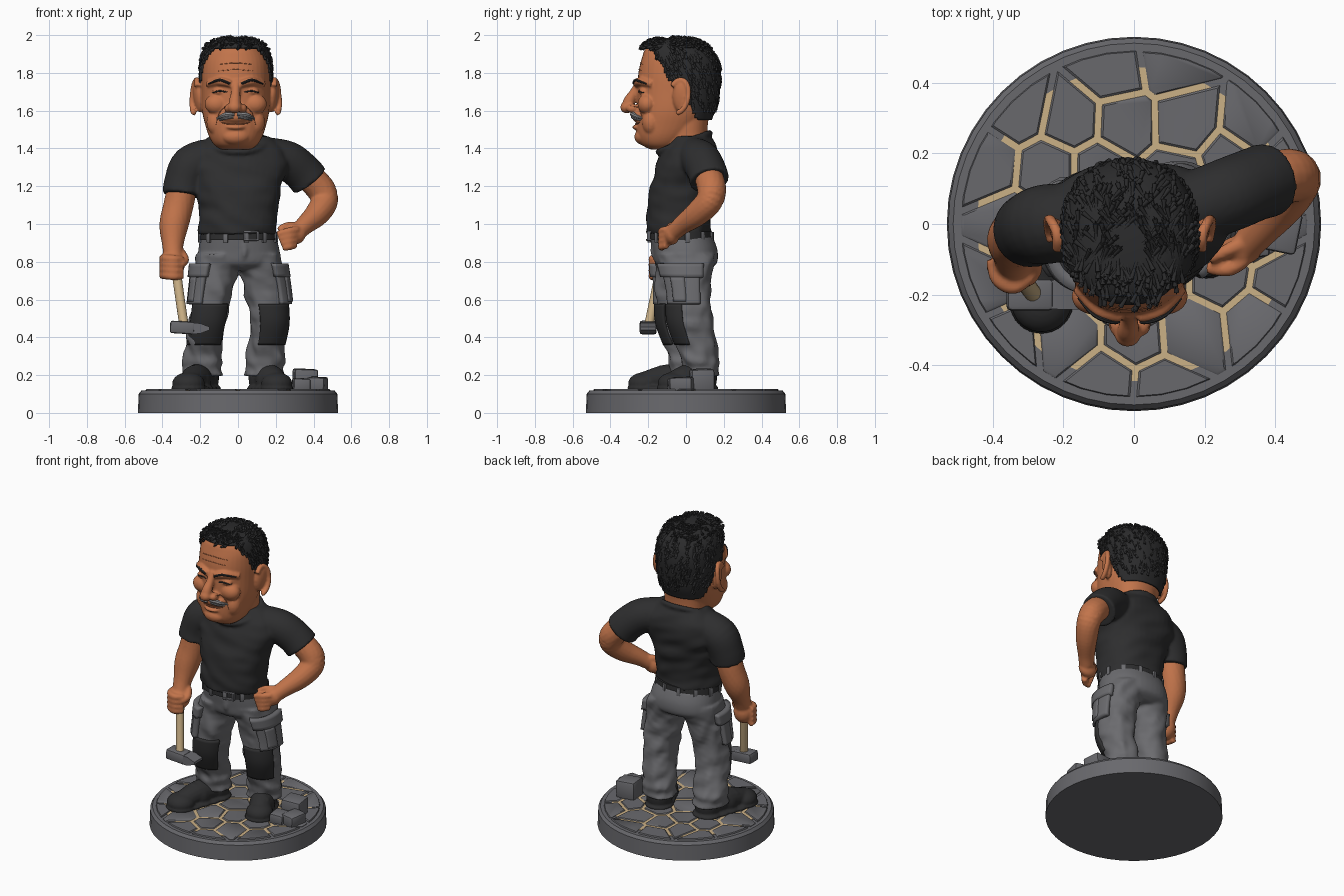
import bpy, bmesh, math, random
from mathutils import Vector, Matrix, Euler, noise

if "Cube" in bpy.data.objects:
    bpy.data.objects.remove(bpy.data.objects["Cube"])

random.seed(4)

def material(name, rgb):
    m = bpy.data.materials.new(name)
    m.diffuse_color = (*rgb, 1)
    m.use_nodes = True
    m.node_tree.nodes["Principled BSDF"].inputs["Base Color"].default_value = m.diffuse_color
    return m

SKIN = material("tanned skin", (0.54, 0.175, 0.07))
CREASE = material("dark skin crease", (0.3, 0.095, 0.04))
BLACK = material("soft black", (0.027, 0.027, 0.028))
HAIR = material("black hair", (0.024, 0.024, 0.025))
GREY = material("work grey", (0.148, 0.148, 0.158))
STONE = material("stone grey", (0.14, 0.14, 0.152))
SAND = material("sand and wood", (0.6, 0.44, 0.24))
SILVER = material("grey whiskers", (0.25, 0.25, 0.26))

# ---- helpers: every shape is added to a bmesh, then finished as an object
def spline(keys, n):
    out = []
    for i in range(len(keys) - 1):
        a, b, c, d = (keys[max(0, min(len(keys) - 1, i + k))] for k in (-1, 0, 1, 2))
        for s in range(n):
            t = s / n
            out.append([0.5 * (2*q + (r-p)*t + (2*p-5*q+4*r-s4)*t*t + (3*q-p-3*r+s4)*t**3)
                        for p, q, r, s4 in zip(a, b, c, d)])
    return out + [list(keys[-1])]

def skin_rings(bm, rings):
    vs = [[bm.verts.new(p) for p in ring] for ring in rings]
    n = len(vs[0])
    for a, b in zip(vs, vs[1:]):
        for i in range(n):
            bm.faces.new((a[i], a[(i+1) % n], b[(i+1) % n], b[i]))
    bm.faces.new(vs[0][::-1])
    bm.faces.new(vs[-1])

def loft(bm, keys, n=6, sides=40, grow=0, power=2.2, ripple=0):
    """Horizontal rings: (z, centre x, centre y, radius x, radius y)."""
    rings = []
    for z, cx, cy, rx, ry in spline(keys, n):
        ring = []
        for i in range(sides):
            a = math.tau * i / sides
            c, s = math.cos(a), math.sin(a)
            g = grow + ripple * noise.noise(Vector((c*1.6 + cx*20, s*1.6, z*16 + c)))
            ring.append((cx + (rx+g) * math.copysign(abs(c)**(2/power), c),
                         cy + (ry+g) * math.copysign(abs(s)**(2/power), s), z))
        rings.append(ring)
    skin_rings(bm, rings)

def tube(bm, keys, n=5, sides=16):
    """Round limb along (x, y, z, radius)."""
    pts = spline(keys, n)
    rings = []
    for i, p in enumerate(pts):
        d = Vector(pts[min(i+1, len(pts)-1)][:3]) - Vector(pts[max(i-1, 0)][:3])
        q = d.to_track_quat('Z', 'Y')
        rings.append([Vector(p[:3]) + q @ Vector((p[3]*math.cos(math.tau*k/sides), p[3]*math.sin(math.tau*k/sides), 0))
                      for k in range(sides)])
    skin_rings(bm, rings)

def place(c, size, rot=(0, 0, 0)):
    return Matrix.LocRotScale(Vector(c), Euler(rot), Vector(size))

def ball(bm, c, r, rot=(0, 0, 0)):
    bmesh.ops.create_uvsphere(bm, u_segments=20, v_segments=12, radius=1, matrix=place(c, r, rot))

def block(bm, c, size, rot=(0, 0, 0), bevel=0.008):
    v = bmesh.ops.create_cube(bm, size=1, matrix=place(c, size, rot))['verts']
    e = list({e for x in v for e in x.link_edges})
    bmesh.ops.bevel(bm, geom=e, offset=bevel, segments=2, affect='EDGES', profile=0.5)

def finish(name, bm, mat, voxel=0, smooth=4, solid=0, angle=40):
    bmesh.ops.recalc_face_normals(bm, faces=bm.faces)
    me = bpy.data.meshes.new(name)
    bm.to_mesh(me)
    bm.free()
    me.materials.append(mat)
    me.polygons.foreach_set("use_smooth", [True] * len(me.polygons))
    me.set_sharp_from_angle(angle=math.radians(angle))
    ob = bpy.data.objects.new(name, me)
    bpy.context.collection.objects.link(ob)
    if solid:
        m = ob.modifiers.new("thickness", 'SOLIDIFY')
        m.thickness, m.offset = solid, -1
    if voxel:
        m = ob.modifiers.new("merge", 'REMESH')
        m.mode, m.voxel_size, m.use_smooth_shade = 'VOXEL', voxel, True
        m = ob.modifiers.new("soften", 'SMOOTH')
        m.factor, m.iterations = 0.5, smooth
    return ob

# ---- round base, sand joints and cobbles
bm = bmesh.new()
loft(bm, [(0, 0, 0, .53, .53), (.1, 0, 0, .526, .526), (.118, 0, 0, .512, .512)], n=1, sides=48, power=2)
finish("base", bm, STONE, angle=20)
bm = bmesh.new()
loft(bm, [(.11, 0, 0, .445, .445), (.121, 0, 0, .445, .445)], n=1, power=2)
finish("sand_joints", bm, SAND)

def clip(poly, p, n):
    out = []
    for a, b in zip(poly, poly[1:] + poly[:1]):
        da, db = (a - p).dot(n), (b - p).dot(n)
        if da <= 0:
            out.append(a)
        if da * db < 0:
            out.append(a + (b - a) * (da / (da - db)))
    return out

seeds = [Vector((.175*(i + .5*(j % 2)) + random.uniform(-.03, .03), .15*j + random.uniform(-.03, .03)))
         for i in range(-4, 5) for j in range(-3, 4)]
seeds = [s for s in seeds if s.length < .48]
bm = bmesh.new()
for s in seeds:
    cell = [Vector((.49*math.cos(math.tau*k/40), .49*math.sin(math.tau*k/40))) for k in range(40)]
    for t in seeds:
        if t is not s and len(cell) > 2:
            d = (t - s).normalized()
            cell = clip(cell, (s + t) / 2 - d * .0095, d)
    if len(cell) > 2:
        mid = sum(cell, Vector((0, 0))) / len(cell)
        skin_rings(bm, [[(*(mid + (p - mid) * k), z) for p in cell] for k, z in ((1, .1), (1, .121), (.93, .126))])
finish("cobbles", bm, STONE, angle=40)
bm = bmesh.new()
for c, size, r in (((.355, .085, .175), (.125, .12, .115), .12), ((.42, -.02, .152), (.095, .12, .075), -.2),
                   ((.335, -.045, .148), (.09, .1, .07), .1)):
    block(bm, c, size, (.03, .04, r), .012)
finish("loose_stones", bm, STONE)

# ---- work boots
for side, heel, toe, w in (("right", (-.18, .03), (-.262, -.22), .087), ("left", (.135, .085), (.205, -.068), .083)):
    bm = bmesh.new()
    h, t = Vector(heel), Vector(toe)
    m = h.lerp(t, .5)
    tube(bm, [(*h, .175, .07), (*m, .185, .072), (*t, .16, .058)])
    ball(bm, (*h, .185), (.08, .08, .1))
    ball(bm, (*m, .17), (.078, .078, .083))
    ball(bm, (*t, .155), (w, w, .06))
    for k in (0, .25, .5, .75, 1):
        ball(bm, (*h.lerp(t, k), .13), (w + .006, w + .006, .022))
    for k in (.35, .5, .65):
        q = h.lerp(t, k)
        tube(bm, [(q.x - .05, q.y, .235 - .03*k, .012), (q.x, q.y, .265 - .035*k, .012), (q.x + .05, q.y, .235 - .03*k, .012)])
    finish(side + "_boot", bm, BLACK, .008, 1)

# ---- trousers with pockets and knee patches
leg_r = [(.84, -.1, -.02, .12, .15), (.65, -.135, -.04, .106, .12), (.48, -.16, -.045, .1, .108),
         (.33, -.185, .0, .094, .1), (.27, -.19, .015, .106, .109), (.235, -.19, .018, .096, .1), (.195, -.19, .02, .107, .11)]
leg_l = [(.84, .105, 0, .12, .155), (.65, .145, .015, .11, .12), (.48, .165, .025, .102, .117),
         (.33, .145, .065, .094, .105), (.27, .14, .075, .104, .106), (.235, .137, .075, .095, .098), (.195, .135, .075, .107, .106)]
bm = bmesh.new()
loft(bm, leg_r, ripple=.018)
loft(bm, leg_l, ripple=.018)
loft(bm, [(.935, 0, -.025, .2, .165), (.86, .005, -.005, .215, .172), (.79, .005, 0, .215, .162), (.755, .005, 0, .17, .11)])
tube(bm, [(.03, -.17, .92, .012), (.035, -.178, .85, .012), (.02, -.13, .77, .012)])
finish("trousers", bm, GREY, .01, 2)

def patch(name, leg, z0, z1, direction, spread, grow, mat):
    bm = bmesh.new()
    loft(bm, leg, n=12, sides=64, grow=grow)
    bmesh.ops.recalc_face_normals(bm, faces=bm.faces)
    d = Vector(direction).normalized()
    bad = [f for f in bm.faces if not z0 < f.calc_center_median().z < z1
           or abs(f.normal.z) > .9 or f.normal.xy.normalized().dot(d) < math.cos(math.radians(spread))]
    bmesh.ops.delete(bm, geom=bad, context='FACES')
    finish(name, bm, mat, solid=grow + .012)

for side, leg, pocket, knee, w in (("right", leg_r, (-1, -.6), (0, -1), 58), ("left", leg_l, (1, -.3), (.5, -1), 50)):
    patch(side + "_pocket", leg, .58, .77, pocket, 37, .024, GREY)
    patch(side + "_pocket_flap", leg, .715, .785, pocket, 42, .034, GREY)
    patch(side + "_pocket_pleat", leg, .59, .72, pocket, 12, .031, GREY)
    patch(side + "_knee_patch", leg, .36, .575, knee, w, .011, BLACK)

# ---- belt, loops and buckle
bm = bmesh.new()
loft(bm, [(.915, 0, -.028, .207, .17), (.96, 0, -.03, .205, .168)], n=1)
finish("belt", bm, BLACK)
bm = bmesh.new()
for k in range(12):
    a = math.tau * (k + .4) / 12
    block(bm, (.208*math.cos(a), -.028 + .172*math.sin(a), .93), (.014, .024, .055), (0, 0, a), .003)
finish("belt_loops", bm, GREY)
bm = bmesh.new()
for dx, dz, sx, sz in ((-.035, 0, .012, .05), (.035, 0, .012, .05), (0, .021, .08, .01), (0, -.021, .08, .01)):
    block(bm, (.07 + dx, -.197, .937 + dz), (sx, .02, sz), (0, 0, .12), .003)
finish("buckle", bm, STONE)

# ---- shirt
bm = bmesh.new()
loft(bm, [(.945, 0, -.035, .208, .168), (1.0, 0, -.037, .207, .172), (1.1, .003, -.03, .212, .173), (1.2, 0, -.015, .233, .172),
          (1.3, 0, .008, .265, .165), (1.38, 0, .02, .255, .145), (1.43, 0, .022, .205, .125), (1.465, 0, .025, .155, .105)],
     ripple=.013)
tube(bm, [(-.15, .01, 1.35, .105), (-.245, 0, 1.305, .113), (-.285, -.01, 1.22, .106), (-.295, -.02, 1.155, .106)], sides=24)
tube(bm, [(.15, .04, 1.36, .1), (.26, .08, 1.335, .105), (.335, .11, 1.28, .104), (.38, .125, 1.228, .106)], sides=24)
tube(bm, [(.15*math.cos(a), -.01 + .135*math.sin(a), 1.432 + .05*math.sin(a), .017)
          for a in [math.tau*k/16 for k in range(17)]], n=2, sides=10)
finish("shirt", bm, BLACK, .01, 2)

# ---- arms and hands
bm = bmesh.new()
tube(bm, [(-.285, -.01, 1.24, .078), (-.315, -.02, 1.1, .08), (-.34, -.045, .99, .077), (-.345, -.085, .885, .056), (-.342, -.11, .82, .052)])
ball(bm, (-.342, -.115, .79), (.062, .062, .075))
for k in range(4):
    z = .818 - .03*k
    tube(bm, [(-.4, -.1, z, .02), (-.385, -.155, z, .022), (-.34, -.178, z - .004, .022), (-.295, -.15, z - .005, .018)], sides=10)
tube(bm, [(-.3, -.09, .85, .022), (-.28, -.125, .81, .022), (-.3, -.165, .785, .018)])
finish("right_arm", bm, SKIN, .008, 3)
bm = bmesh.new()
tube(bm, [(.33, .105, 1.29, .074), (.43, .135, 1.195, .078), (.458, .125, 1.125, .073), (.42, .06, 1.055, .066), (.355, -.02, .995, .051), (.32, -.06, .96, .046)])
ball(bm, (.3, -.075, .945), (.062, .042, .055), (0, -.4, 0))
for k in range(4):
    tube(bm, [(.315 - .004*k, -.1, .97 - .027*k, .02), (.27, -.128, .962 - .027*k, .021), (.207 + .01*k, -.125, .945 - .024*k, .017)], sides=10)
tube(bm, [(.305, -.055, .99, .022), (.255, -.08, .99, .019), (.215, -.1, .97, .016)])
finish("left_arm", bm, SKIN, .008, 3)

# ---- hammer
bm = bmesh.new()
tube(bm, [(-.336, -.125, .82, .026), (-.312, -.16, .64, .025), (-.284, -.2, .45, .025)])
finish("hammer_handle", bm, SAND)
bm = bmesh.new()
block(bm, (-.295, -.2, .452), (.13, .09, .066), (0, .06, 0), .012)
skin_rings(bm, [[(x, -.2 + y*w, .447 + z*h) for y, z in ((-1, -1), (1, -1), (1, 1), (-1, 1))]
                for x, w, h in ((-.25, .04, .03), (-.2, .042, .027), (-.15, .042, .008))])
finish("hammer_head", bm, STONE)

# ---- head: skull, neck, jaw, cheeks, nose and ears merged together
MX = -.012
bm = bmesh.new()
loft(bm, [(1.395, MX, -.13, .08, .06), (1.42, MX, -.125, .115, .11), (1.46, MX, -.11, .14, .147), (1.52, MX, -.085, .16, .178),
          (1.6, MX, -.06, .178, .198), (1.7, MX, -.047, .182, .21), (1.8, MX, -.043, .182, .209), (1.88, MX, -.046, .17, .187),
          (1.93, MX, -.07, .125, .14), (1.95, MX, -.07, .06, .07)])
loft(bm, [(1.37, 0, .005, .145, .125), (1.45, 0, .0, .132, .115), (1.52, 0, -.005, .135, .12), (1.62, 0, -.01, .14, .14)])
ball(bm, (MX, -.222, 1.462), (.075, .052, .045))
ball(bm, (MX, -.255, 1.512), (.05, .03, .014))
ball(bm, (MX, -.25, 1.57), (.085, .036, .035))
tube(bm, [(MX, -.245, 1.75, .024), (MX, -.272, 1.7, .024), (MX - .004, -.298, 1.655, .031), (MX - .006, -.31, 1.617, .034)])
ball(bm, (MX - .006, -.314, 1.618), (.037, .034, .032))
for s in (-1, 1):
    ball(bm, (MX + s*.035, -.283, 1.612), (.025, .034, .024))
    ball(bm, (MX + s*.1, -.205, 1.635), (.065, .052, .055))
    ball(bm, (MX + s*.1, -.183, 1.54), (.055, .05, .07))
    ball(bm, (MX + s*.083, -.224, 1.702), (.042, .026, .02))
    tube(bm, [(MX + s*.025, -.262, 1.742, .019), (MX + s*.085, -.243, 1.755, .022), (MX + s*.15, -.18, 1.74, .016)])
    ball(bm, (MX + s*.2, -.028, 1.675), (.022, .045, .085), (0, s*.12, -s*.3))
    tube(bm, [(MX + s*(.205 + .026*max(0, math.sin(a*.8))), -.04 + .052*math.sin(a) + .012*math.cos(a), 1.675 + .088*math.cos(a), .015)
              for a in [-.9 + k*.5 for k in range(9)]], n=3, sides=10)
head = finish("head", bm, SKIN, .007, 3)

# ---- facial details laid on the head surface
head_eval = head.evaluated_get(bpy.context.evaluated_depsgraph_get())

def face_line(name, lines, mat, out=0, both=True):
    bm = bmesh.new()
    for pts in lines:
        for s in ((-1, 1) if both else (1,)):
            keys = []
            for x, z, r in spline(pts, 4):
                hit, loc, _, _ = head_eval.ray_cast(Vector((MX + s*x, -1, z)), Vector((0, 1, 0)))
                keys.append((MX + s*x, (loc.y if hit else -.2) - out, z, r))
            tube(bm, keys, n=1, sides=8)
    finish(name, bm, mat)

face_line("eyebrows", [[(.03, 1.742, .006), (.085, 1.762, .008), (.145, 1.742, .004)]], BLACK)
face_line("eye_slits", [[(.045, 1.698, .003), (.085, 1.704, .005), (.122, 1.696, .003)]], BLACK)
face_line("moustache", [[(.006, 1.582, .01), (.055, 1.578, .014), (.1, 1.557, .005)],
                        [(.012, 1.567, .007), (.05, 1.563, .01), (.085, 1.55, .005)]], SILVER, .001)
face_line("smile_creases", [[(.052, 1.625, .002), (.088, 1.585, .003), (.105, 1.525, .002)],
                            [(.0, 1.53, .005), (.05, 1.532, .004), (.078, 1.54, .003)]], CREASE, -.001)
face_line("forehead_creases", [[(-.09, z, .0015), (0, z + .008, .002), (.09, z, .0015)] for z in (1.81, 1.845)], SKIN, .001, False)

# ---- hair: cap cut along the hairline, with tufts
hairline = ((1.55, .06), (1.6, .035), (1.67, .015), (1.74, -.075), (1.85, -.13), (1.93, -.185))
def is_hair(c):
    if c.z > 1.93:
        return True
    for (z0, y0), (z1, y1) in zip(hairline, hairline[1:]):
        if z0 <= c.z <= z1:
            return c.y > y0 + (y1 - y0) * (c.z - z0) / (z1 - z0)
    return False

bm = bmesh.new()
loft(bm, [(1.51, MX, .0, .142, .125), (1.56, MX, -.015, .163, .155), (1.62, MX, -.025, .18, .188), (1.7, MX, -.03, .191, .207),
          (1.8, MX, -.027, .194, .212), (1.88, MX, -.036, .186, .201), (1.94, MX, -.056, .158, .17), (1.97, MX, -.062, .112, .122),
          (1.983, MX, -.062, .05, .06)], n=7, sides=64)
bmesh.ops.recalc_face_normals(bm, faces=bm.faces)
bmesh.ops.delete(bm, geom=[f for f in bm.faces if not is_hair(f.calc_center_median())], context='FACES')
roots = [(f.calc_center_median(), f.normal.copy()) for f in bm.faces]
roots = [r for r in roots if r[0].z > 1.62]
for c, nrm in random.sample(roots, min(420, len(roots))):
    top = c.z > 1.93
    sweep = Vector((random.uniform(-.5, .5), -.7 if top and c.y < -.1 else .4, -.1 if top else -.8))
    d = ((sweep - nrm * sweep.dot(nrm)).normalized() + nrm * (.28 if top else .03)).normalized()
    m = Matrix.Translation(c + d*.012 - nrm*.002) @ d.to_track_quat('Z', 'Y').to_matrix().to_4x4()
    bmesh.ops.create_cone(bm, cap_ends=True, segments=6, radius1=.007, radius2=.001, depth=.06, matrix=m)
finish("hair", bm, HAIR, solid=.012, angle=60)
